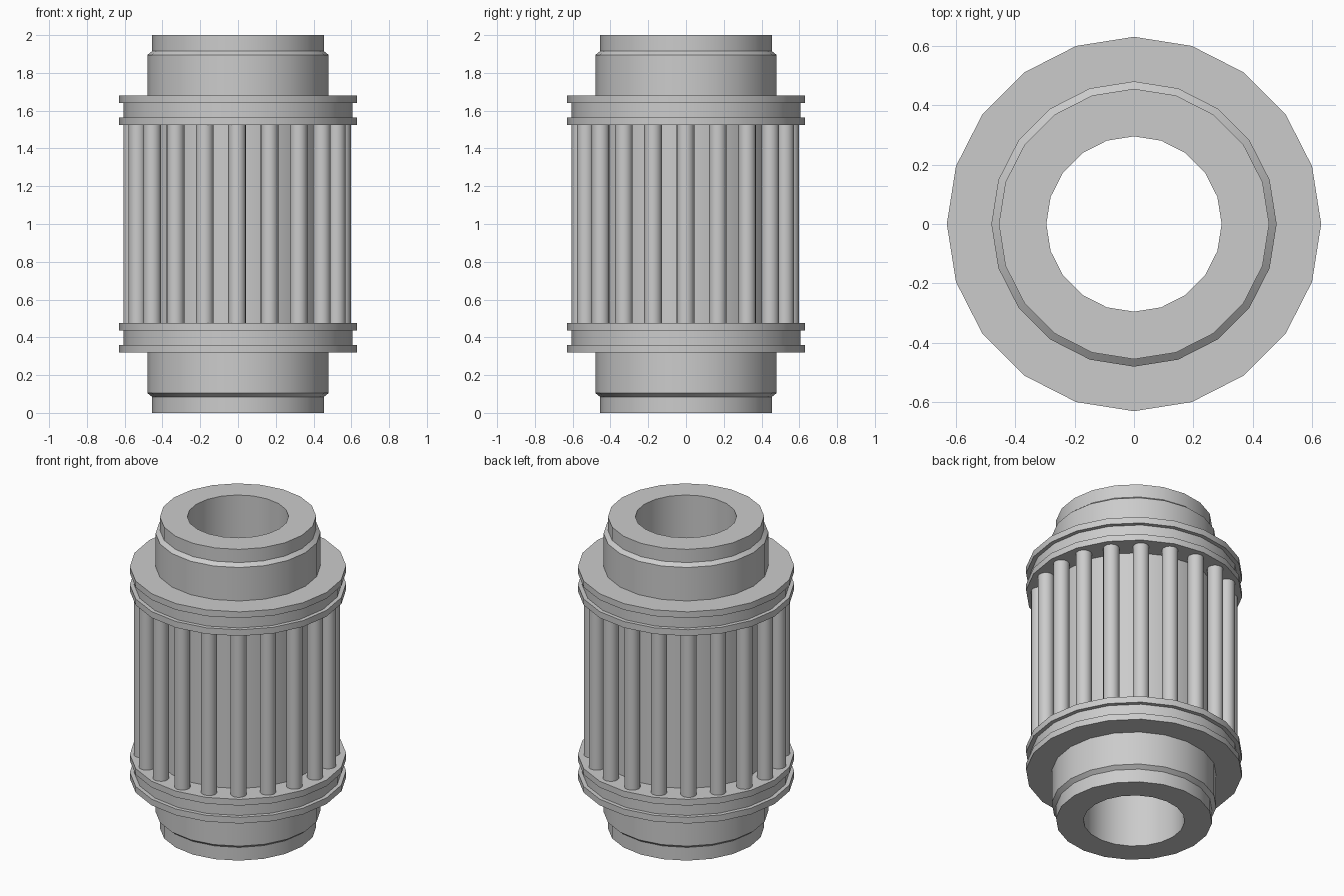
import bpy, bmesh, math

if "Cube" in bpy.data.objects:
    bpy.data.objects.remove(bpy.data.objects["Cube"])

SIDES = 20
RODS = 20


def finish(name, bm):
    bmesh.ops.recalc_face_normals(bm, faces=bm.faces)
    mesh = bpy.data.meshes.new(name)
    bm.to_mesh(mesh)
    bm.free()
    obj = bpy.data.objects.new(name, mesh)
    bpy.context.collection.objects.link(obj)
    bpy.context.view_layer.objects.active = obj
    obj.select_set(True)
    bpy.ops.object.shade_smooth_by_angle(angle=math.radians(30))
    obj.select_set(False)
    return obj


def lathe(name, profile):
    # Closed (radius, z) profile swept around z
    bm = bmesh.new()
    rings = []
    for i in range(SIDES):
        a = 2 * math.pi * i / SIDES
        rings.append([bm.verts.new((r * math.cos(a), r * math.sin(a), z)) for r, z in profile])
    n = len(profile)
    for i in range(SIDES):
        p, q = rings[i], rings[(i + 1) % SIDES]
        for j in range(n):
            k = (j + 1) % n
            bm.faces.new((p[j], q[j], q[k], p[k]))
    return finish(name, bm)


# Bored body: lower half of the outline, mirrored to the top
half = [(0.295, 0), (0.455, 0), (0.455, 0.085), (0.48, 0.105), (0.48, 0.32),
        (0.63, 0.32), (0.63, 0.36), (0.605, 0.36), (0.605, 0.435),
        (0.63, 0.435), (0.63, 0.475), (0.48, 0.475)]
lathe("grooved_body", half + [(r, 2 - z) for r, z in reversed(half)])

# Ring of rods between the flanges
bm = bmesh.new()
for i in range(RODS):
    a = 2 * math.pi * i / RODS
    new = bmesh.ops.create_cone(bm, cap_ends=True, segments=16, radius1=0.047,
                                radius2=0.047, depth=1.07)["verts"]
    bmesh.ops.translate(bm, verts=new, vec=(0.555 * math.cos(a) - 0.005,
                                            0.555 * math.sin(a) - 0.003, 1.0))
finish("rods", bm)
